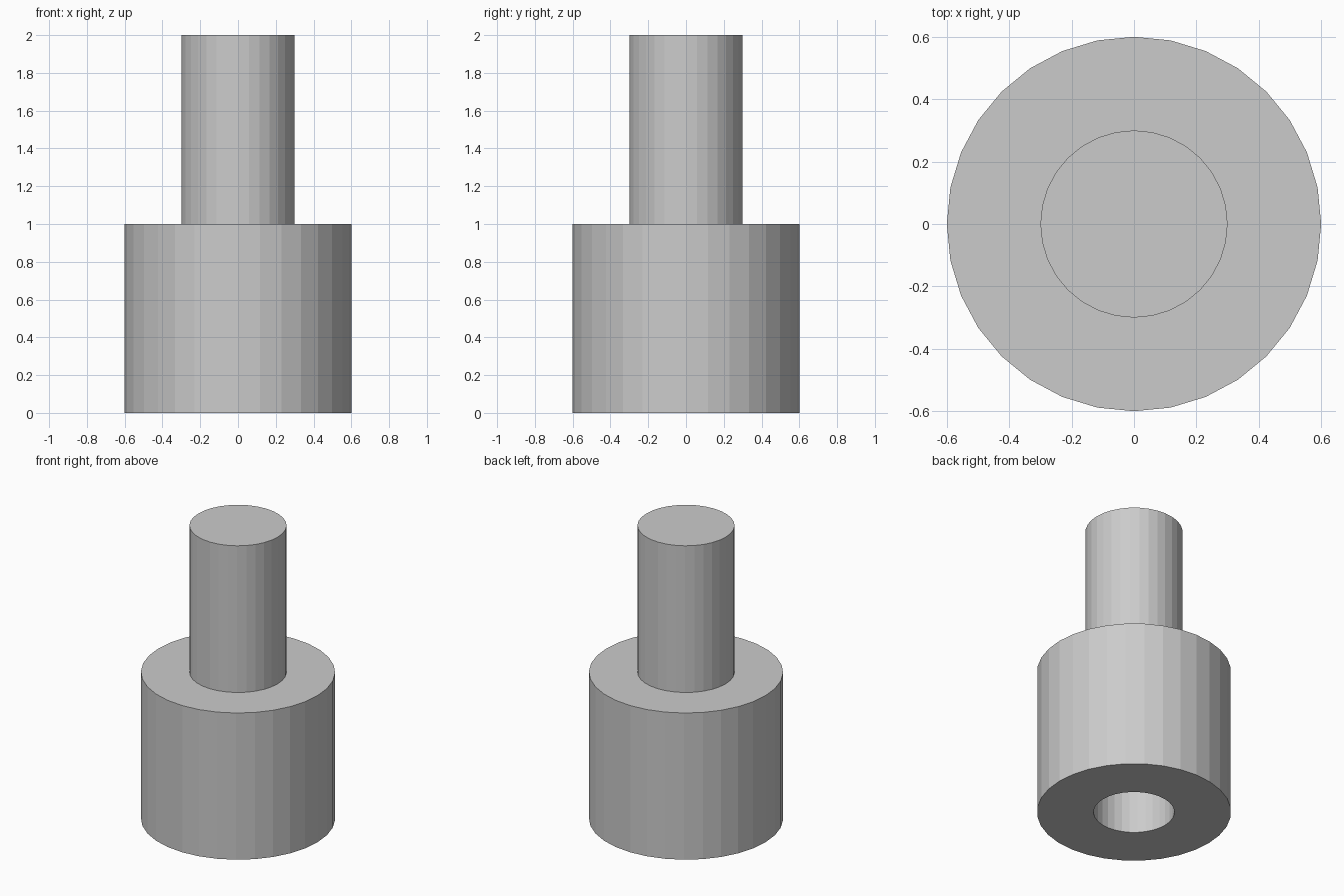
import bpy, bmesh, math

if "Cube" in bpy.data.objects:
    bpy.data.objects.remove(bpy.data.objects["Cube"])

SIDES = 32

def lathe(name, profile):
    """Revolve an (r, z) profile around z; r = 0 ends become flat caps."""
    bm = bmesh.new()
    rings = []
    for r, z in profile:
        rings.append([bm.verts.new((r * math.cos(2 * math.pi * i / SIDES),
                                    r * math.sin(2 * math.pi * i / SIDES), z))
                      for i in range(SIDES)])
    for a, b in zip(rings, rings[1:]):
        for i in range(SIDES):
            j = (i + 1) % SIDES
            bm.faces.new((a[i], a[j], b[j], b[i]))
    # flat caps: socket ceiling and peg top
    bm.faces.new(rings[0])
    bm.faces.new(rings[-1])
    bmesh.ops.recalc_face_normals(bm, faces=bm.faces)
    mesh = bpy.data.meshes.new(name)
    bm.to_mesh(mesh)
    bm.free()
    obj = bpy.data.objects.new(name, mesh)
    bpy.context.collection.objects.link(obj)
    return obj

# Wide base with a blind socket underneath and a narrower peg on top
lathe("stepped_peg", [
    (0.25, 1.0), (0.25, 0.0),   # socket
    (0.60, 0.0), (0.60, 1.0),   # base
    (0.30, 1.0), (0.30, 2.0),   # peg
])
